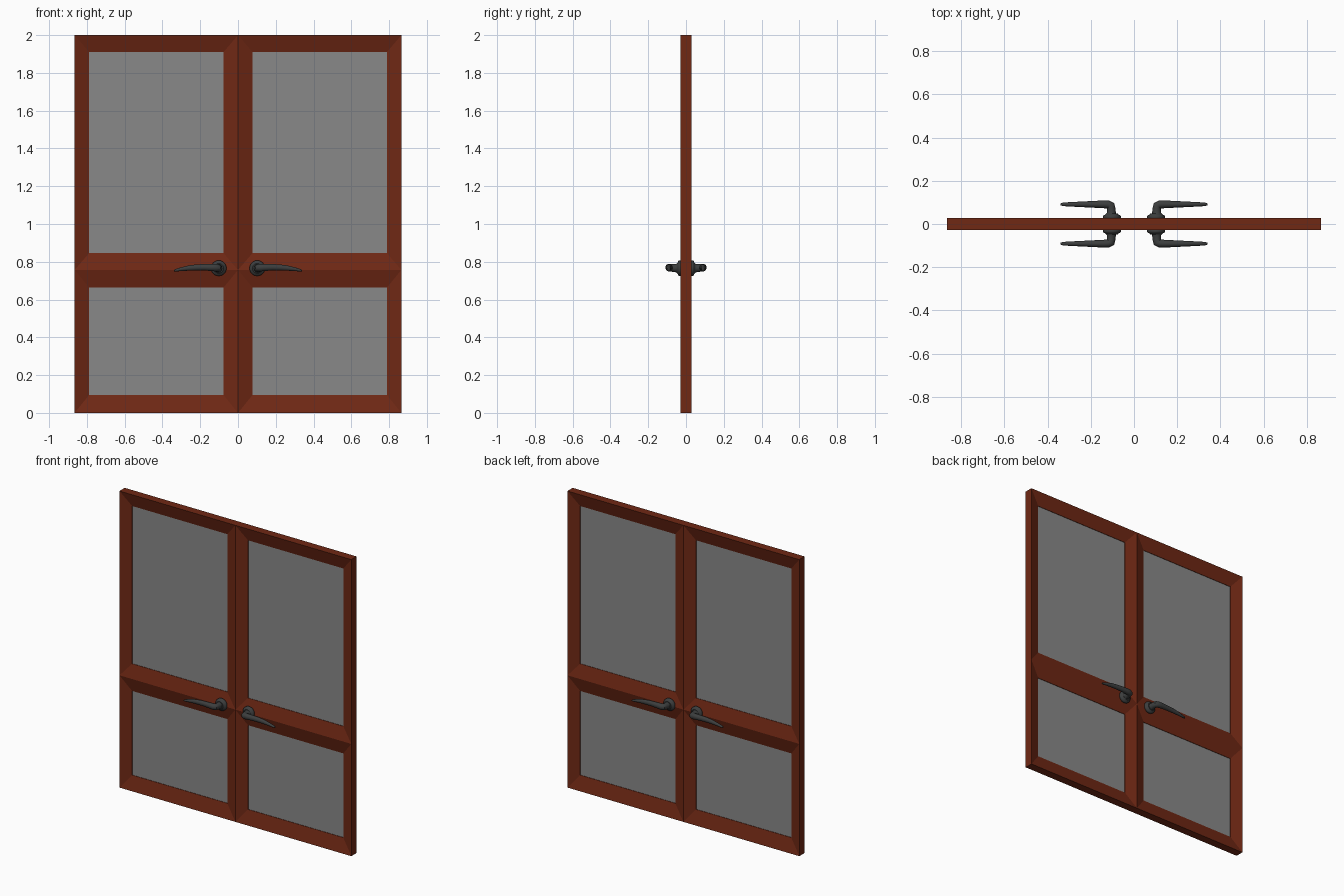
import bpy, bmesh, math
from mathutils import Vector

if "Cube" in bpy.data.objects:
    bpy.data.objects.remove(bpy.data.objects["Cube"])

W, T, G = 0.865, 0.028, 0.003      # leaf width, half depth, half glass depth
MID = 0.757                        # ridge height of the middle rail
# panel bottom, panel top, glass bottom, glass top
PANELS = [(0.0, MID, 0.095, 0.663), (MID, 2.0, 0.846, 1.91)]
STILE = 0.077


def material(name, rgba):
    m = bpy.data.materials.new(name)
    m.diffuse_color = rgba
    m.use_nodes = True
    m.node_tree.nodes["Principled BSDF"].inputs["Base Color"].default_value = m.diffuse_color
    return m


WOOD = material("wood", (0.16, 0.021, 0.007, 1))
GLASS = material("glass", (0.25, 0.25, 0.25, 0.6))
METAL = material("dark_metal", (0.045, 0.048, 0.048, 1))


def finish(bm, name, mat, smooth=False):
    bmesh.ops.remove_doubles(bm, verts=bm.verts, dist=1e-5)
    bmesh.ops.recalc_face_normals(bm, faces=bm.faces)
    me = bpy.data.meshes.new(name)
    bm.to_mesh(me)
    bm.free()
    me.materials.append(mat)
    ob = bpy.data.objects.new(name, me)
    bpy.context.collection.objects.link(ob)
    if smooth:
        bpy.ops.object.select_all(action='DESELECT')
        ob.select_set(True)
        bpy.context.view_layer.objects.active = ob
        bpy.ops.object.shade_smooth_by_angle(angle=math.radians(40))
    return ob


def rect(bm, x0, x1, z0, z1, y):
    return [bm.verts.new((x, y, z)) for x, z in ((x0, z0), (x1, z0), (x1, z1), (x0, z1))]


def bridge(bm, a, b):
    n = len(a)
    for i in range(n):
        bm.faces.new((a[i], a[(i + 1) % n], b[(i + 1) % n], b[i]))


# wooden leaf: sloped mitred frames around both openings, front and back
def leaf(side, label):
    bm = bmesh.new()
    for z0, z1, g0, g1 in PANELS:
        inner = []
        for y in (-1, 1):
            a = rect(bm, 0, side * W, z0, z1, y * T)
            b = rect(bm, side * STILE, side * (W - STILE), g0, g1, y * G)
            bridge(bm, a, b)
            inner.append(b)
        bridge(bm, *inner)
    bridge(bm, rect(bm, 0, side * W, 0, 2, -T), rect(bm, 0, side * W, 0, 2, T))
    finish(bm, label + "_leaf_frame", WOOD)


# glass pane: thin sheet
def pane(side, g0, g1, name):
    bm = bmesh.new()
    bm.faces.new(rect(bm, side * STILE, side * (W - STILE), g0, g1, 0))
    finish(bm, name, GLASS)


# round rosette, turned about the y axis
ROSE = [(0.0, 0.022), (0.037, 0.022), (0.041, 0.028), (0.041, 0.036), (0.038, 0.041),
        (0.030, 0.044), (0.026, 0.049), (0.0, 0.049)]
# lever path: x, y (outward), z, sideways radius, vertical radius
LEVER = [(0.105, 0.040, 0.766, 0.024, 0.025), (0.105, 0.052, 0.766, 0.021, 0.022),
         (0.105, 0.072, 0.767, 0.019, 0.020), (0.108, 0.085, 0.768, 0.020, 0.020),
         (0.118, 0.090, 0.769, 0.019, 0.020), (0.140, 0.091, 0.770, 0.018, 0.019),
         (0.180, 0.091, 0.771, 0.016, 0.017), (0.220, 0.091, 0.770, 0.014, 0.016),
         (0.260, 0.091, 0.767, 0.012, 0.014), (0.300, 0.091, 0.761, 0.010, 0.010),
         (0.330, 0.091, 0.755, 0.008, 0.007), (0.340, 0.091, 0.753, 0.004, 0.003)]


def handle(sx, sy, label):
    N = 24
    angs = [2 * math.pi * i / N for i in range(N)]
    bm = bmesh.new()
    rings = [[bm.verts.new((sx * (0.102 + r * math.cos(t)), sy * y, 0.766 + r * math.sin(t)))
              for t in angs] for r, y in ROSE[1:-1]]
    for a, b in zip(rings, rings[1:]):
        bridge(bm, a, b)
    bm.faces.new(rings[0])
    bm.faces.new(rings[-1])
    finish(bm, label + "_rosette", METAL, True)

    bm = bmesh.new()
    rings = []
    pts = [Vector(p[:3]) for p in LEVER]
    for i, p in enumerate(LEVER):
        t = pts[min(i + 1, len(pts) - 1)] - pts[max(i - 1, 0)]
        s = Vector((t.y, -t.x, 0)).normalized()
        ring = []
        for a in angs:
            v = pts[i] + s * p[3] * math.cos(a) + Vector((0, 0, p[4] * math.sin(a)))
            ring.append(bm.verts.new((sx * v.x, sy * v.y, v.z)))
        rings.append(ring)
    for a, b in zip(rings, rings[1:]):
        bridge(bm, a, b)
    bm.faces.new(rings[0])
    bm.faces.new(rings[-1])
    finish(bm, label + "_lever", METAL, True)


for side, label in ((-1, "left"), (1, "right")):
    leaf(side, label)
    for (z0, z1, g0, g1), part in zip(PANELS, ("lower", "upper")):
        pane(side, g0, g1, f"{label}_{part}_glass")
    for sy, face in ((-1, "front"), (1, "back")):
        handle(side, sy, f"{label}_{face}_handle")
